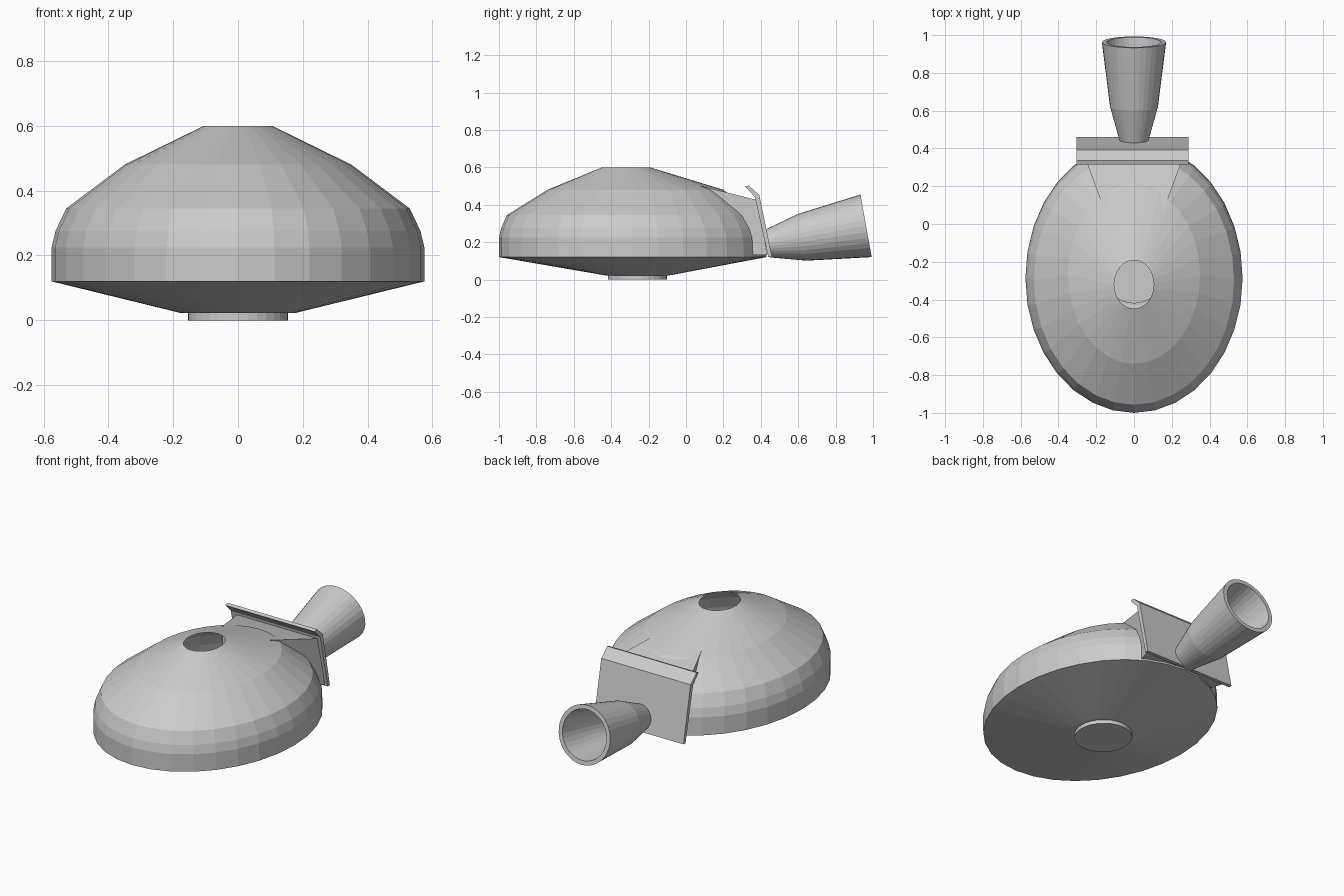
import bpy
from math import sin, cos, pi, radians
from mathutils import Matrix

if "Cube" in bpy.data.objects:
    bpy.data.objects.remove(bpy.data.objects["Cube"])


def make(name, verts, faces):
    me = bpy.data.meshes.new(name)
    me.from_pydata(verts, [], faces)
    me.update()
    ob = bpy.data.objects.new(name, me)
    bpy.context.collection.objects.link(ob)
    return ob


def loft(name, rings, n=32, cap_start=False, cap_end=False):
    """Skin elliptical rings given as (z, x radius, y centre, y radius)."""
    verts, faces = [], []
    for z, rx, cy, ry in rings:
        for i in range(n):
            a = 2 * pi * i / n
            verts.append((rx * cos(a), cy + ry * sin(a), z))
    for r in range(len(rings) - 1):
        for i in range(n):
            j = (i + 1) % n
            faces.append((r*n + i, r*n + j, r*n + n + j, r*n + n + i))
    if cap_start:
        faces.append(tuple(reversed(range(n))))
    if cap_end:
        faces.append(tuple(range((len(rings) - 1) * n, len(rings) * n)))
    return make(name, verts, faces)


def extrude_x(name, profile, x0, x1):
    """Extrude a closed (y, z) profile along x."""
    n = len(profile)
    verts = [(x, y, z) for x in (x0, x1) for y, z in profile]
    faces = [(i, (i + 1) % n, n + (i + 1) % n, n + i) for i in range(n)]
    faces += [tuple(reversed(range(n))), tuple(range(n, 2 * n))]
    return make(name, verts, faces)


# hollow oval shell, open at the top, standing on a small round foot
loft("shell_body", [
    (0.0, 0.155, -0.26, 0.158),
    (0.022, 0.155, -0.26, 0.158),
    (0.022, 0.175, -0.26, 0.17),
    (0.12, 0.575, -0.285, 0.715),
    (0.225, 0.575, -0.288, 0.712),
    (0.275, 0.563, -0.29, 0.698),
    (0.345, 0.53, -0.295, 0.662),
    (0.48, 0.35, -0.27, 0.47),
    (0.60, 0.105, -0.32, 0.128),
], cap_start=True)

# wedge joining the shell to the rear plate
wedge = []
for hw, y, zt, yb in ((0.16, 0.08, 0.50, 0.08), (0.27, 0.38, 0.425, 0.435)):
    wedge += [(-hw, yb, 0.13), (hw, yb, 0.13), (hw, y, zt), (-hw, y, zt)]
make("rear_wedge", wedge, [
    (0, 1, 2, 3), (7, 6, 5, 4), (3, 2, 6, 7),
    (1, 0, 4, 5), (2, 1, 5, 6), (0, 3, 7, 4)])

# leaning rear plate with a forward bent lip
extrude_x("rear_plate", [
    (0.440, 0.12), (0.460, 0.12), (0.392, 0.452), (0.335, 0.503),
    (0.315, 0.496), (0.368, 0.442)], -0.305, 0.288)

# flared hollow nozzle, tilted slightly upwards
nozzle = loft("nozzle", [
    (0.0, 0.055, 0, 0.055),
    (0.175, 0.103, 0, 0.103),
    (0.521, 0.145, 0, 0.145),
    (0.521, 0.170, 0, 0.170),
    (0.175, 0.127, 0, 0.127),
    (-0.015, 0.075, 0, 0.075),
], cap_start=True)
nozzle.data.transform(Matrix.Translation((0, 0.45, 0.195))
                      @ Matrix.Rotation(radians(-79.8), 4, 'X'))
nozzle.data.update()
